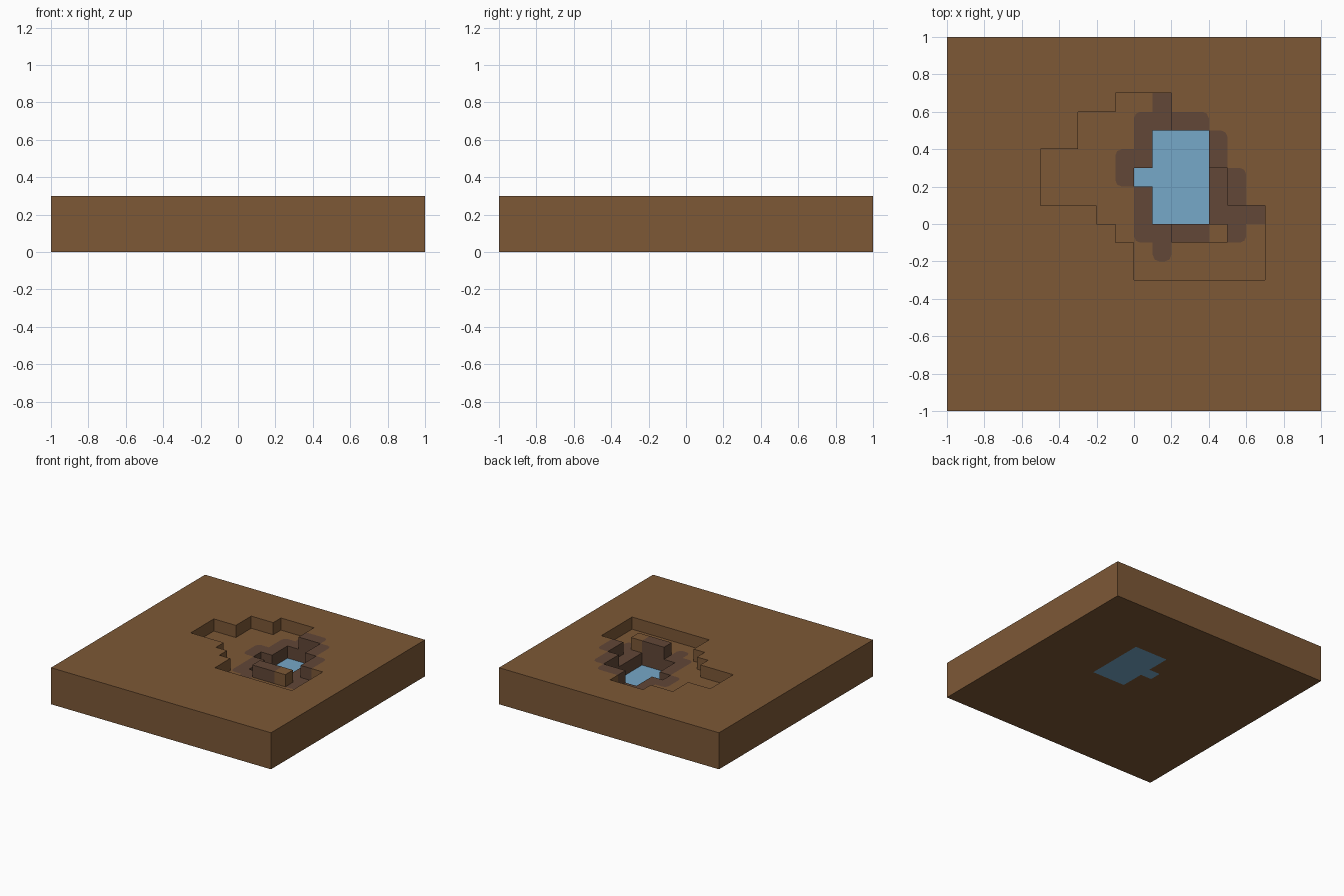
import bpy, bmesh, math
from mathutils import Vector

if "Cube" in bpy.data.objects:
    bpy.data.objects.remove(bpy.data.objects["Cube"], do_unlink=True)

CELL = 0.1
DIRS = [(1, 0), (0, 1), (-1, 0), (0, -1)]


def material(name, rgb):
    m = bpy.data.materials.new(name)
    m.use_nodes = True
    m.diffuse_color = (*rgb, 1)
    m.node_tree.nodes["Principled BSDF"].inputs["Base Color"].default_value = (*rgb, 1)
    return m


earth = material("earth brown", (0.205, 0.098, 0.037))
wet = material("wet earth", (0.122, 0.063, 0.038))
blue = material("water blue", (0.181, 0.392, 0.578))


def block(x0, x1, y0, y1):
    """Set of grid cells, last column and row included."""
    return {(i, j) for i in range(x0, x1 + 1) for j in range(y0, y1 + 1)}


def union(*boxes):
    return set().union(*(block(*b) for b in boxes))


# Plan of the slab, the pond, the sunken terrace and the damp soil
slab = block(-10, 9, -10, 9)
pond = union((1, 3, 0, 4), (0, 0, 2, 2))
terrace = union((-1, 1, 6, 6), (-3, 1, 5, 5), (-3, 0, 4, 4), (-5, 0, 1, 3),
                (-2, 0, 0, 0), (-1, 1, -1, -1), (0, 6, -3, -2),
                (4, 4, 0, 2), (5, 6, -1, 0)) - pond
damp = union((1, 1, 6, 6), (0, 3, 5, 5), (0, 0, 3, 4), (4, 4, 0, 4),
             (-1, -1, 2, 3), (0, 0, 0, 1), (5, 5, -1, 2), (6, 6, 0, 0),
             (0, 3, -1, -1), (1, 1, -2, -2)) - pond


def ground_height(c):
    if c not in slab:
        return 0
    return 1 if c in pond else 2 if c in terrace else 3


def water_height(c):
    return 1 if c in pond else 0


def round_corners(bm, tops):
    """Round the outer corners of the damp patch where the ground is level."""
    r = 0.35 * CELL
    for (i, j), face in tops.items():
        if (i, j) not in damp:
            continue
        for sx in (-1, 1):
            for sy in (-1, 1):
                sides = [(i + sx, j), (i, j + sy)]
                if any(s in damp or ground_height(s) != ground_height((i, j)) for s in sides):
                    continue
                z = ground_height((i, j)) * CELL
                corner = Vector(((i + (sx > 0)) * CELL, (j + (sy > 0)) * CELL, z))
                v = min(face.verts, key=lambda w: (w.co - corner).length)
                ends = []
                for e in [e for e in v.link_edges if e in face.edges]:
                    ends.append(bmesh.utils.edge_split(e, v, r / e.calc_length())[1])
                a, b = ends
                mid = corner - Vector((sx, sy, 0)) * r * (1 - math.sqrt(0.5))
                other, _ = bmesh.utils.face_split(face, a, b, coords=[mid])
                cut = other if v in other.verts[:] else face
                keep = face if cut is other else other
                cut.material_index, keep.material_index = 0, 1
                face = keep


def stepped_solid(name, cells, height, mats, colour, finish=None):
    """Stack square cells into a closed stepped solid."""
    bm = bmesh.new()
    cache, tops = {}, {}

    def quad(points, mat=0):
        vs = []
        for p in points:
            key = tuple(round(c) for c in p)
            if key not in cache:
                cache[key] = bm.verts.new(Vector(key) * CELL)
            vs.append(cache[key])
        f = bm.faces.new(vs)
        f.material_index = mat
        return f

    for i, j in sorted(cells):
        h, mat = height((i, j)), colour((i, j))
        ring = [(i, j), (i + 1, j), (i + 1, j + 1), (i, j + 1)]
        tops[i, j] = quad([(x, y, h) for x, y in ring], mat)
        quad([(x, y, 0) for x, y in reversed(ring)])
        for dx, dy in DIRS:
            px, py = i + (1 + dx) / 2, j + (1 + dy) / 2
            ax, ay, bx, by = px + dy / 2, py - dx / 2, px - dy / 2, py + dx / 2
            for k in range(height((i + dx, j + dy)), h):
                quad([(ax, ay, k), (bx, by, k), (bx, by, k + 1), (ax, ay, k + 1)], mat)
    if finish:
        finish(bm, tops)
    mesh = bpy.data.meshes.new(name)
    bm.to_mesh(mesh)
    bm.free()
    for m in mats:
        mesh.materials.append(m)
    ob = bpy.data.objects.new(name, mesh)
    bpy.context.collection.objects.link(ob)
    return ob


# Ground slab with the stepped hollow
stepped_solid("ground", slab - pond, ground_height, [earth, wet],
              lambda c: int(c in damp), round_corners)
# Pond filling the deepest part
stepped_solid("pond_water", pond, water_height, [blue], lambda c: 0)
